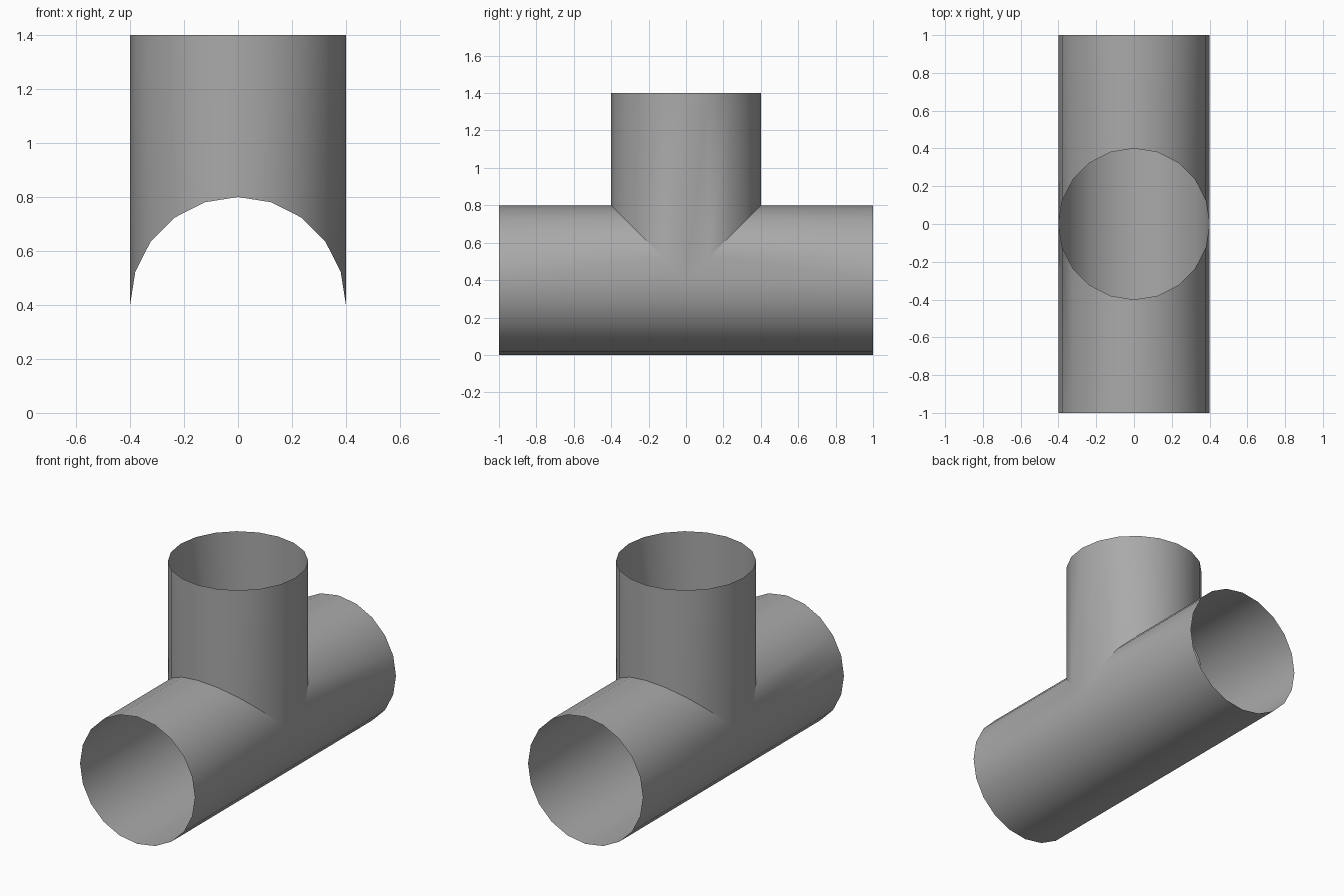
import bpy
import bmesh
from math import cos, sin, pi

if "Cube" in bpy.data.objects:
    bpy.data.objects.remove(bpy.data.objects["Cube"], do_unlink=True)

SIDES, RADIUS, HALF_LENGTH, TOP = 20, 0.4, 1.0, 1.4
angles = [2 * pi * i / SIDES for i in range(SIDES)]

mat = bpy.data.materials.new("plain grey")
mat.use_nodes = True
grey = (0.4, 0.4, 0.4, 1)
mat.diffuse_color = grey
mat.node_tree.nodes["Principled BSDF"].inputs["Base Color"].default_value = grey

bm = bmesh.new()


def ring(point):
    return [bm.verts.new(point(RADIUS * cos(a), RADIUS * sin(a))) for a in angles]


def bridge(a, b):
    for i in range(SIDES):
        j = (i + 1) % SIDES
        bm.faces.new((a[i], a[j], b[j], b[i]))


# Two halves of the horizontal pipe, mitred where the branch meets them
for side in (-1, 1):
    outer = ring(lambda x, s: (x, side * HALF_LENGTH, RADIUS + s))
    inner = ring(lambda x, s: (x, side * max(s, 0), RADIUS + s))
    bridge(outer, inner)

# Upright branch, its lower rim following the mitre
rim = ring(lambda x, s: (x, s, RADIUS + abs(s)))
mouth = ring(lambda x, s: (x, s, TOP))
bridge(rim, mouth)

# Weld the seams into one open-ended skin
bmesh.ops.remove_doubles(bm, verts=bm.verts, dist=0.0001)
bmesh.ops.recalc_face_normals(bm, faces=bm.faces)
# The branch's mouth faces must point outwards
probe = max(bm.faces, key=lambda f: f.calc_center_median().z)
centre = probe.calc_center_median()
if probe.normal.x * centre.x + probe.normal.y * centre.y < 0:
    bmesh.ops.reverse_faces(bm, faces=bm.faces)

mesh = bpy.data.meshes.new("tee_pipe")
bm.to_mesh(mesh)
bm.free()
mesh.materials.append(mat)
tee = bpy.data.objects.new("tee_pipe", mesh)
bpy.context.collection.objects.link(tee)
bpy.ops.object.select_all(action="DESELECT")
tee.select_set(True)
bpy.context.view_layer.objects.active = tee
bpy.ops.object.shade_smooth_by_angle()
